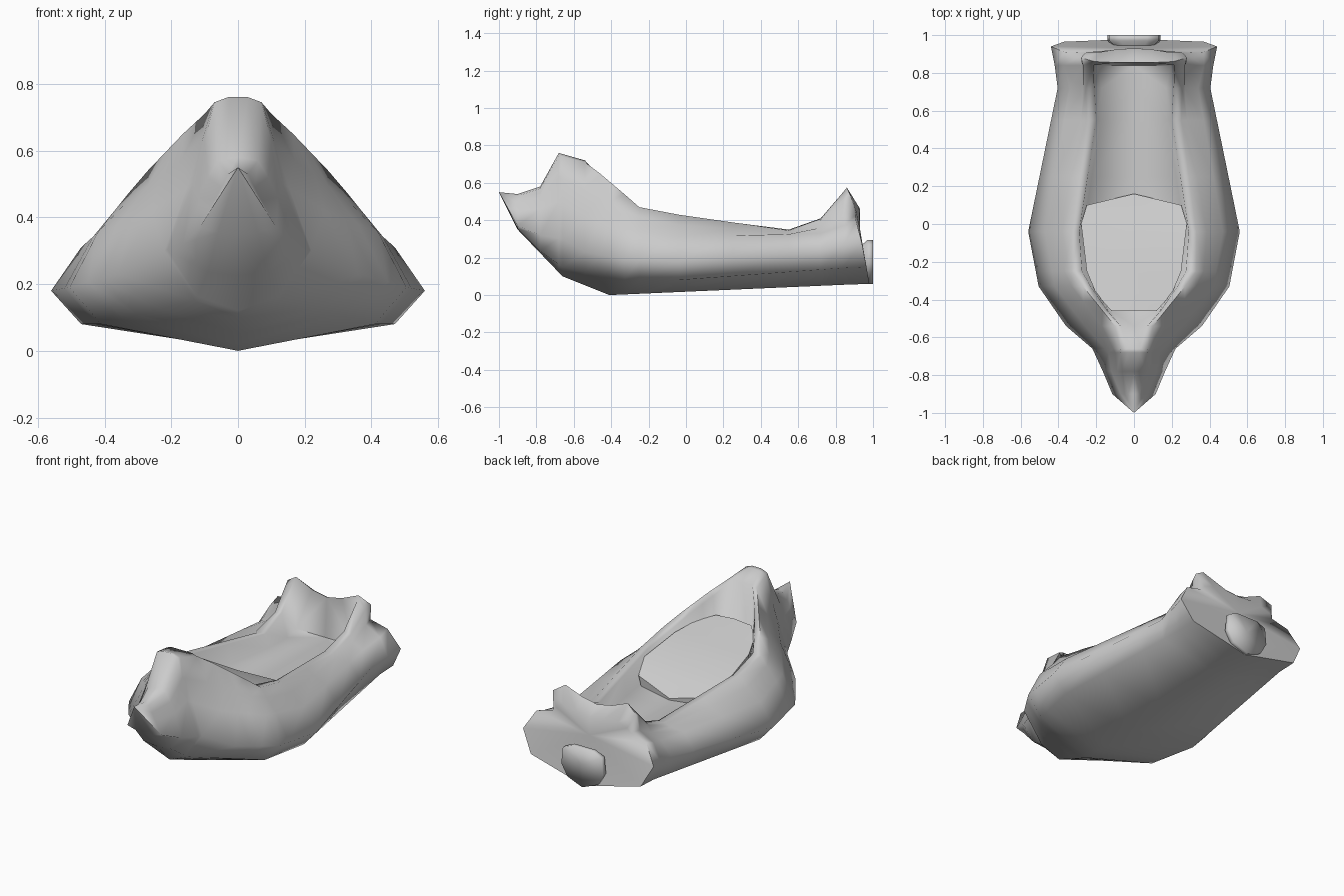
import bpy
import bmesh
from mathutils import Vector

default = bpy.data.objects.get("Cube")
if default:
    bpy.data.objects.remove(default, do_unlink=True)


def make_material(name, value):
    material = bpy.data.materials.new(name)
    colour = (value, value, value, 1.0)
    material.use_nodes = True
    material.diffuse_color = colour
    shader = next(n for n in material.node_tree.nodes if n.type == 'BSDF_PRINCIPLED')
    shader.inputs["Base Color"].default_value = colour
    return material


grey = make_material("plain grey", 0.6)


def sample(rail, y):
    """Point on a lengthwise rail of (y, x, z) knots at position y."""
    if y <= rail[0][0]:
        return Vector((rail[0][1], y, rail[0][2]))
    for start, end in zip(rail, rail[1:]):
        if y <= end[0]:
            t = (y - start[0]) / (end[0] - start[0])
            x = start[1] + t * (end[1] - start[1])
            z = start[2] + t * (end[2] - start[2])
            return Vector((x, y, z))
    return Vector((rail[-1][1], y, rail[-1][2]))


def rings_from_rails(rails, stations):
    return [[sample(rail, y) for rail in rails] for y in stations]


def loft_half(name, rings, smooth_angle):
    """Skin half rings, cap both ends on the centre plane and mirror across x."""
    bm = bmesh.new()
    grid = [[bm.verts.new(point) for point in ring] for ring in rings]
    for near, far in zip(grid, grid[1:]):
        for i in range(len(near) - 1):
            bm.faces.new((near[i], near[i + 1], far[i + 1], far[i]))
    for ring in (grid[0], grid[-1]):
        middle = sum((v.co for v in ring), Vector()) / len(ring)
        middle.x = 0
        hub = bm.verts.new(middle)
        for a, b in zip(ring, ring[1:]):
            bm.faces.new((a, b, hub))
    bmesh.ops.remove_doubles(bm, verts=bm.verts[:], dist=0.001)
    everything = bm.verts[:] + bm.edges[:] + bm.faces[:]
    bmesh.ops.mirror(bm, geom=everything, axis='X', merge_dist=0.001)
    bmesh.ops.remove_doubles(bm, verts=bm.verts[:], dist=0.001)
    bmesh.ops.recalc_face_normals(bm, faces=bm.faces[:])
    mesh = bpy.data.meshes.new(name)
    bm.to_mesh(mesh)
    bm.free()
    mesh.materials.append(grey)
    part = bpy.data.objects.new(name, mesh)
    bpy.context.collection.objects.link(part)
    bpy.ops.object.select_all(action='DESELECT')
    part.select_set(True)
    bpy.context.view_layer.objects.active = part
    bpy.ops.object.shade_smooth_by_angle(angle=smooth_angle)
    return part


# Hull rails, from the keel outward, up over the rim and down to the floor
keel = [(-.9, 0, .35), (-.66, 0, .1), (-.41, 0, 0), (.84, 0, .055)]
chine = [(-.9, .06, .355), (-.78, .09, .235), (-.66, .13, .15), (-.54, .235, .125),
         (-.33, .41, .08), (-.04, .47, .08), (.84, .37, .145)]
beam = [(-.9, .115, .37), (-.78, .165, .32), (-.66, .22, .3), (-.54, .36, .23),
        (-.33, .505, .19), (-.04, .56, .18), (.74, .4, .25), (.84, .42, .265)]
shoulder = [(-.9, .07, .45), (-.78, .12, .46), (-.68, .135, .5), (-.54, .26, .42),
            (-.33, .42, .355), (-.04, .47, .31), (.72, .34, .33), (.84, .37, .37)]
rim_foot = [(-.9, .05, .49), (-.78, .09, .52), (-.68, .1, .63), (-.54, .17, .57),
            (-.33, .33, .45), (-.25, .37, .42), (-.04, .385, .375),
            (.55, .28, .33), (.72, .27, .36), (.84, .275, .42)]
rim_outer = [(-.9, .03, .53), (-.78, .06, .57), (-.68, .07, .745), (-.54, .1, .71),
             (-.46, .165, .65), (-.33, .27, .54), (-.25, .33, .47), (-.04, .33, .43),
             (.55, .25, .345), (.72, .255, .4), (.84, .27, .51)]
rim_inner = [(-.9, 0, .54), (-.78, 0, .58), (-.68, .03, .76), (-.54, .07, .72),
             (-.46, .14, .63), (-.33, .23, .53), (-.25, .275, .47), (-.04, .29, .425),
             (.55, .2, .35), (.72, .21, .41), (.84, .215, .55)]
floor_edge = [(-.9, 0, .54), (-.78, 0, .58), (-.68, 0, .76), (-.54, 0, .72),
              (-.46, .12, .27), (-.25, .24, .27), (-.04, .27, .27),
              (.55, .175, .27), (.72, .17, .27), (.84, .195, .27)]
floor_middle = [(-.9, 0, .54), (-.78, 0, .58), (-.68, 0, .76), (-.54, 0, .72),
                (-.46, 0, .27), (.84, 0, .27)]

hull_rails = [keel, chine, beam, shoulder, rim_foot, rim_outer, rim_inner,
              floor_edge, floor_middle]
hull_stations = [-.9, -.78, -.68, -.66, -.54, -.46, -.41, -.33, -.25, -.04, .25, .55, .72, .84]
hull_rings = rings_from_rails(hull_rails, hull_stations)

# Pointed prow and the lobed stern, whose thick top edge steps back to a sloping face
prow = [Vector((0, -1, .55)) for rail in hull_rails]
stern_lobes = [Vector(p) for p in ((0, .98, .06), (.37, .965, .15), (.44, .94, .28),
                                   (.37, .91, .395), (.26, .905, .425))]
stern_crest = [Vector(p) for p in ((.28, .88, .53), (.21, .86, .575), (.1, .855, .53), (0, .855, .51))]
stern_lip = [Vector(p) for p in ((.24, .91, .45), (.18, .91, .47), (.09, .925, .47), (0, .93, .46))]
stern_rings = [stern_lobes + stern_crest, stern_lobes + stern_lip]
loft_half("hull", [prow] + hull_rings + stern_rings, 1.5)

# Sloping deck panel over the front of the cockpit
panel_base = [(-.46, 0, .26)]
panel_side = [(-.46, .1, .26), (-.25, .22, .26), (.1, .23, .26), (.16, 0, .26)]
panel_edge = [(-.46, .12, .52), (-.37, .2, .495), (-.25, .25, .46), (0, .28, .4),
              (.1, .25, .33), (.16, 0, .28)]
panel_middle = [(-.46, 0, .53), (-.25, 0, .465), (.02, 0, .385), (.16, 0, .28)]
panel_rings = rings_from_rails([panel_base, panel_side, panel_edge, panel_middle],
                               [-.46, -.37, -.25, 0, .1, .16])
loft_half("deck_panel", panel_rings, 0.6)

# Stubby nozzle on the stern
nozzle_profile = [(0, .06), (.1, .1), (.14, .17), (.13, .27), (.07, .295), (0, .295)]
nozzle_centre = 0.18
nozzle_rings = []
for y, size in ((.9, .7), (.945, .8), (.97, 1), (1, 1)):
    nozzle_rings.append([Vector((x * size, y, nozzle_centre + (z - nozzle_centre) * size))
                         for x, z in nozzle_profile])
loft_half("nozzle", nozzle_rings, 1.7)
